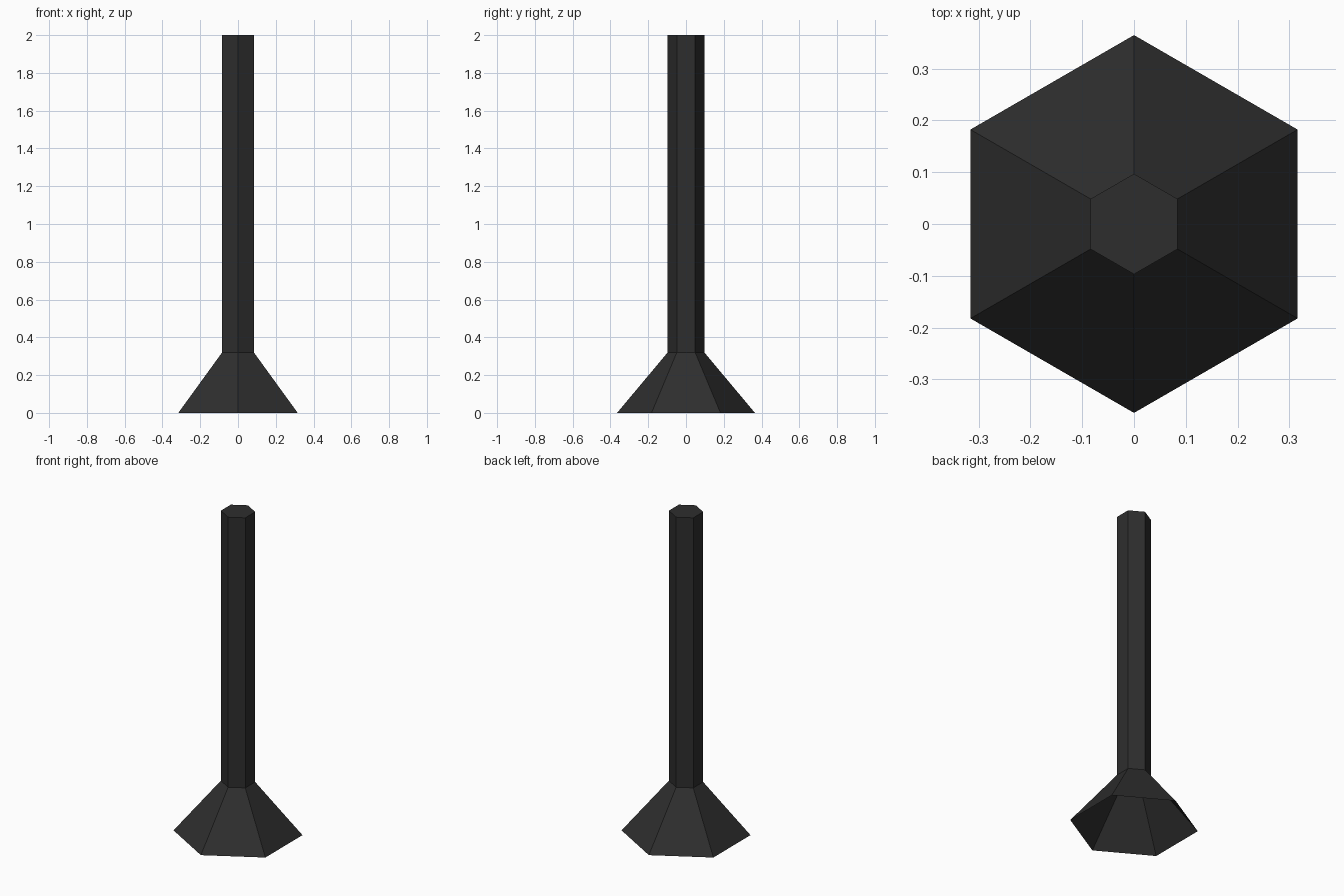
import bpy
import bmesh
from math import cos, sin, pi

SIDES = 6
cube = bpy.data.objects.get("Cube")
if cube:
    bpy.data.objects.remove(cube, do_unlink=True)

# Dark charcoal colour
charcoal = bpy.data.materials.new("charcoal")
charcoal.use_nodes = True
colour = (0.027, 0.027, 0.027, 1)
charcoal.diffuse_color = colour
charcoal.node_tree.nodes["Principled BSDF"].inputs["Base Color"].default_value = colour


def ring(bm, radius, z):
    """Hexagonal ring with corners pointing to the front and back."""
    angles = [pi / 2 + 2 * pi * i / SIDES for i in range(SIDES)]
    return [bm.verts.new((radius * cos(a), radius * sin(a), z)) for a in angles]


# Hollow post flaring into an open-bottomed foot: (radius, height) profile
bm = bmesh.new()
profile = [(0.365, 0), (0.097, 0.32), (0.097, 2)]
rings = [ring(bm, r, z) for r, z in profile]
for low, high in zip(rings, rings[1:]):
    for i in range(SIDES):
        j = (i + 1) % SIDES
        bm.faces.new((low[i], low[j], high[j], high[i]))

# Flat cap closing the top
bm.faces.new(rings[-1])

mesh = bpy.data.meshes.new("flared_post")
bm.to_mesh(mesh)
bm.free()
mesh.materials.append(charcoal)
post = bpy.data.objects.new("flared_post", mesh)
bpy.context.collection.objects.link(post)
